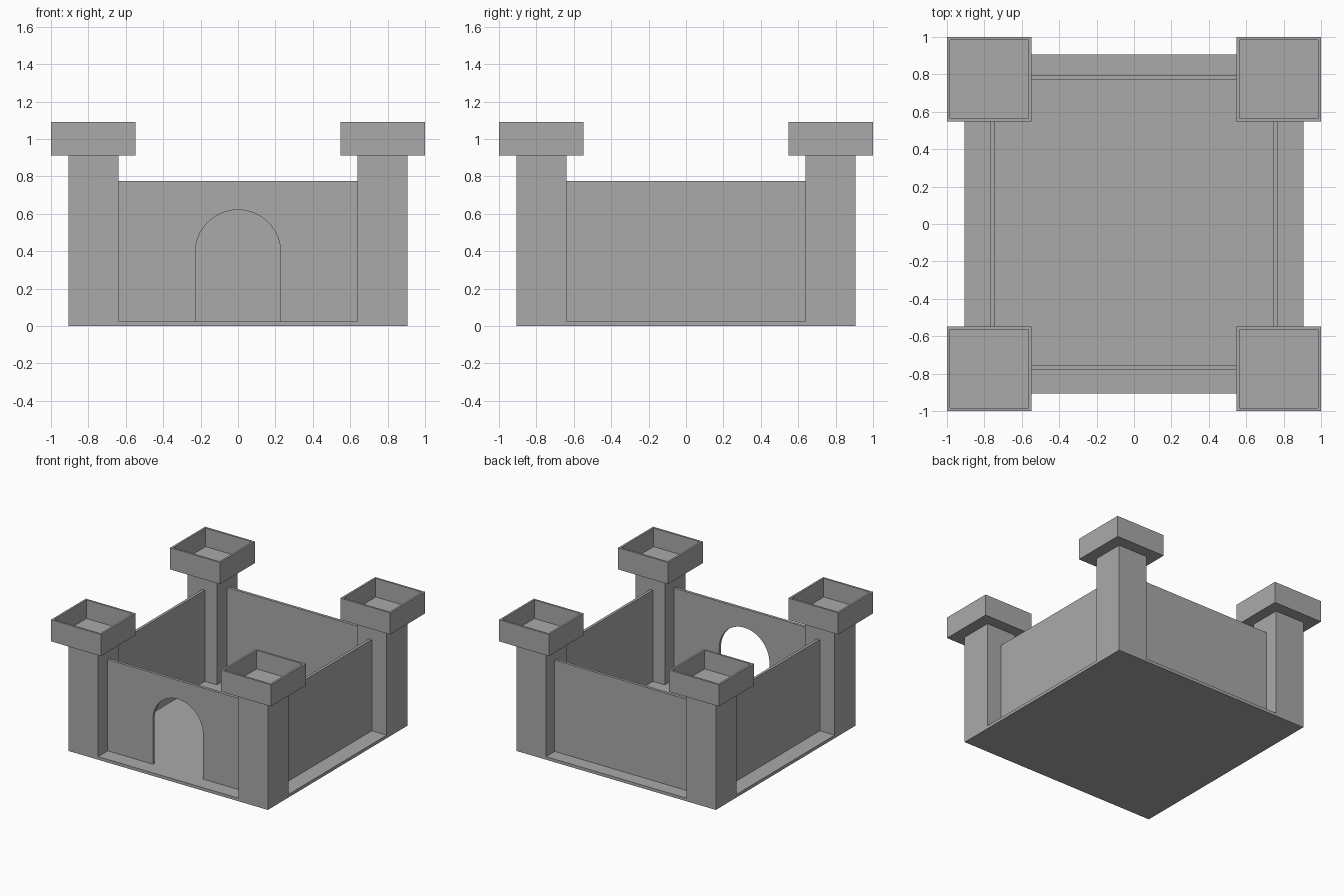
import bpy, bmesh, math
from mathutils import Matrix, Vector

cube = bpy.data.objects.get("Cube")
if cube:
    bpy.data.objects.remove(cube, do_unlink=True)

# Single stone colour
stone = bpy.data.materials.new("stone grey")
stone.use_nodes = True
GREY = (0.4, 0.4, 0.4, 1)
stone.diffuse_color = GREY
stone.node_tree.nodes["Principled BSDF"].inputs["Base Color"].default_value = GREY

# Main dimensions
FOOT = 0.905      # half width of the base and tower outer faces
INNER = 0.638     # tower inner faces
FLOOR = 0.025     # floor thickness
WALL_TOP = 0.775
TOWER_TOP = 0.912
TOP = 1.09
CAP_IN = 0.547    # battlement inner faces
THICK = 0.023     # wall thickness


def finish(name, bm):
    bmesh.ops.recalc_face_normals(bm, faces=bm.faces)
    mesh = bpy.data.meshes.new(name)
    bm.to_mesh(mesh)
    bm.free()
    mesh.materials.append(stone)
    obj = bpy.data.objects.new(name, mesh)
    bpy.context.collection.objects.link(obj)
    return obj


def box(name, low, high):
    low, high = Vector(low), Vector(high)
    bm = bmesh.new()
    place = Matrix.Translation((low + high) / 2) @ Matrix.Diagonal((*(high - low), 1))
    bmesh.ops.create_cube(bm, size=1, matrix=place)
    return finish(name, bm)


def prism(name, points, offset):
    bm = bmesh.new()
    face = bm.faces.new([bm.verts.new(p) for p in points])
    new = bmesh.ops.extrude_face_region(bm, geom=[face], use_keep_orig=True)["geom"]
    verts = [v for v in new if isinstance(v, bmesh.types.BMVert)]
    bmesh.ops.translate(bm, verts=verts, vec=offset)
    return finish(name, bm)


# Cross-shaped floor fitting between the four towers
corner = [(FOOT, -INNER), (FOOT, INNER), (INNER, INNER)]
outline = []
for turn in range(4):
    spin = Matrix.Rotation(turn * math.pi / 2, 3, "Z")
    outline += [spin @ Vector((x, y, 0)) for x, y in corner]
prism("floor", outline, (0, 0, FLOOR))

# Towers with open, hollow tops
for sx, side in ((1, "left"), (-1, "right")):
    for sy, end in ((-1, "front"), (1, "back")):
        mid = (FOOT + INNER) / 2
        half = (FOOT - INNER) / 2
        cx, cy = sx * mid, sy * mid
        box(f"{end}_{side}_tower", (cx - half, cy - half, 0),
            (cx + half, cy + half, TOWER_TOP))

        mid, half = (1 + CAP_IN) / 2, (1 - CAP_IN) / 2
        cx, cy = sx * mid, sy * mid
        cap = box(f"{end}_{side}_tower_top", (cx - half, cy - half, TOWER_TOP),
                  (cx + half, cy + half, TOP))
        bm = bmesh.new()
        bm.from_mesh(cap.data)
        lid = max(bm.faces, key=lambda f: f.calc_center_median().z)
        bmesh.ops.inset_region(bm, faces=[lid], thickness=THICK)
        walls = bmesh.ops.extrude_face_region(bm, geom=[lid])["geom"]
        sunk = [v for v in walls if isinstance(v, bmesh.types.BMVert)]
        bmesh.ops.translate(bm, verts=sunk, vec=(0, 0, TOWER_TOP + FLOOR - TOP))
        if lid.is_valid:
            bmesh.ops.delete(bm, geom=[lid], context="FACES_ONLY")
        bm.to_mesh(cap.data)
        bm.free()

# Plain curtain walls
W = 0.77
box("left_wall", (W - THICK, -INNER, FLOOR), (W, INNER, WALL_TOP))
box("right_wall", (-W, -INNER, FLOOR), (THICK - W, INNER, WALL_TOP))
box("back_wall", (-INNER, W, FLOOR), (INNER, W + THICK, WALL_TOP))

# Front wall with an arched gateway
R, SPRING, STEPS, Y = 0.228, 0.393, 32, -0.78
arch = [(R * math.cos(a), SPRING + R * math.sin(a))
        for a in (math.pi * i / STEPS for i in range(STEPS + 1))]
profile = [(-INNER, FLOOR), (-R, FLOOR)] + arch[::-1]
profile += [(R, FLOOR), (INNER, FLOOR), (INNER, WALL_TOP), (-INNER, WALL_TOP)]
gate = prism("front_gate_wall", [(x, Y, z) for x, z in profile], (0, THICK, 0))
bpy.ops.object.select_all(action="DESELECT")
gate.select_set(True)
bpy.context.view_layer.objects.active = gate
bpy.ops.object.shade_smooth_by_angle(angle=math.radians(30))
